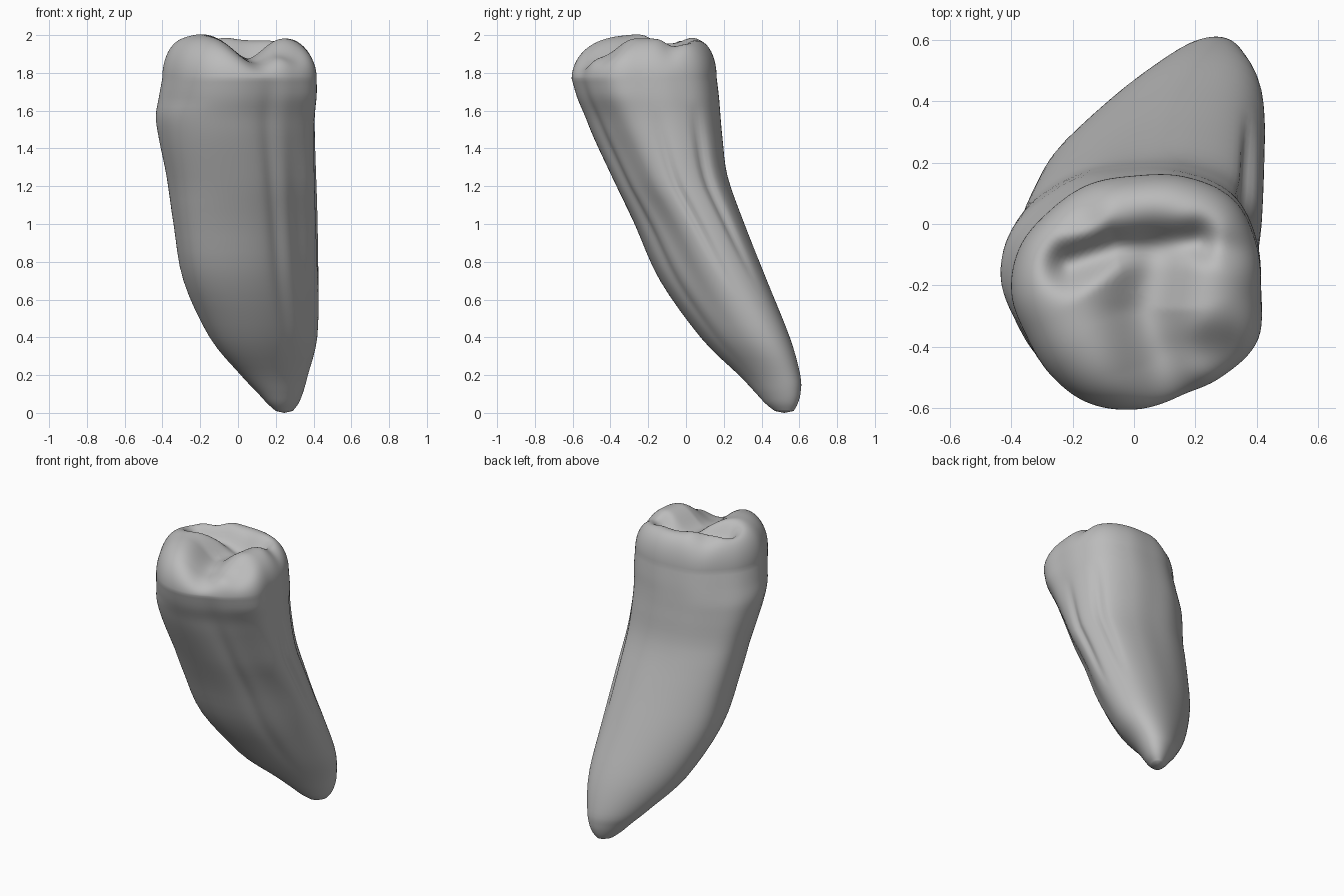
import bpy, bmesh, math
from mathutils import Vector

if "Cube" in bpy.data.objects:
    bpy.data.objects.remove(bpy.data.objects["Cube"])

SEGS = 120
STEPS = 4
CAP_RINGS = 32

# Crown outline radii, one every 22.5 degrees from +x
OUTLINE = [1.01, 1.055, 1.115, 1.06, .99, .99, .98, 1.01,
           1.0, .95, .97, 1.0, .98, .945, .99, 1.06]
# Slices: height, x min, x max, y min, y max
SLICES = [(.01, .2, .29, .47, .57), (.05, .155, .32, .42, .592),
          (.11, .1, .345, .365, .607), (.2, .015, .37, .28, .605),
          (.4, -.15, .42, .075, .55), (.7, -.285, .43, -.14, .43),
          (1.0, -.335, .425, -.275, .31), (1.25, -.372, .415, -.395, .22),
          (1.45, -.415, .407, -.49, .193), (1.57, -.433, .405, -.54, .182),
          (1.67, -.418, .41, -.583, .174), (1.77, -.4, .41, -.612, .162)]
# Lengthwise furrows (negative = bulge): angle, width, depth, bottom, top
FURROWS = [(297, 8, .07, .25, 1.85), (328, 24, .16, .35, 1.68),
           (36, 5, .06, .7, 1.65), (4, 5, .05, .65, 1.6),
           (222, 26, -.11, .5, 1.65), (142, 24, -.08, .35, 1.6)]
# Fissures of the chewing surface: path, depth, width
FISSURES = [([(-.21, -.13), (-.06, -.08), (.2, -.06)], .12, .07),
            ([(.2, -.06), (.42, -.09)], .04, .06),
            ([(-.17, .02), (-.19, .12)], .04, .08),
            ([(.07, -.12), (.04, -.28), (.08, -.45), (.15, -.65)], .14, .13),
            ([(.11, -.42), (.3, -.43)], .08, .1)]
PEAK = 2.015


def spline(p0, p1, p2, p3, t):
    return .5 * (2 * p1 + (p2 - p0) * t + (2 * p0 - 5 * p1 + 4 * p2 - p3) * t * t
                 + (3 * p1 - p0 - 3 * p2 + p3) * t ** 3)


def outline_radius(deg):
    f = deg / 22.5
    i = int(f)
    return spline(*[OUTLINE[(i + k) % 16] for k in (-1, 0, 1, 2)], f - i)


def section_point(row, deg, s=1.0):
    """Point on a slice, shrunk towards its centre by s."""
    z, x0, x1, y0, y1 = row
    a = math.radians(deg)
    blend = min(1, max(0, (z - .3) / .9))
    r = outline_radius(deg)
    u = blend * r * math.cos(a) + (1 - blend) * math.cos(a)
    v = blend * r * math.sin(a) + (1 - blend) * math.sin(a + .4)
    for angle, width, depth, low, high in FURROWS:
        if low < z < high:
            d = (deg - angle + 180) % 360 - 180
            fade = math.sin(math.pi * (z - low) / (high - low))
            k = 1 - depth * fade * math.exp(-(d / width) ** 2)
            u, v = u * k, v * k
    return ((x0 + x1) / 2 + u * s * (x1 - x0) / 2,
            (y0 + y1) / 2 + v * s * (y1 - y0) / 2)


def path_distance(p, path):
    best = 9
    for a, b in zip(path, path[1:]):
        a, b = Vector(a), Vector(b)
        t = max(0, min(1, (p - a).dot(b - a) / (b - a).length_squared))
        best = min(best, (p - a.lerp(b, t)).length)
    return best


def chewing_height(x, y):
    total = 0
    for path, depth, width in FISSURES:
        d = path_distance(Vector((x, y)), path)
        total += (depth * math.exp(-(d / width) ** 2)) ** 3
    return PEAK - total ** (1 / 3)


# Root and crown wall as lofted slices
bm = bmesh.new()
rings = []
angles = [360 * i / SEGS for i in range(SEGS)]
last = len(SLICES) - 1
for i in range(last):
    rows = [SLICES[max(0, min(last, i + k))] for k in (-1, 0, 1, 2)]
    for j in range(STEPS + (i == last - 1)):
        row = [spline(*c, j / STEPS) for c in zip(*rows)]
        rings.append([bm.verts.new((*section_point(row, d), row[0])) for d in angles])

# Chewing surface as shrinking rings over the fissure heights
top = SLICES[-1]
for k in range(1, CAP_RINGS):
    s = math.cos(math.pi / 2 * k / CAP_RINGS)
    ring = []
    for d in angles:
        x, y = section_point(top, d, s)
        # The back and right shoulders are squarer than the front and left ones
        a = math.radians(d)
        power = 4.3 + 1.3 * math.sin(a) - .7 * math.cos(a)
        z = top[0] + (chewing_height(x, y) - top[0]) * math.sqrt(1 - s ** power)
        ring.append(bm.verts.new((x, y, z)))
    rings.append(ring)

for low, high in zip(rings, rings[1:]):
    for i in range(SEGS):
        n = (i + 1) % SEGS
        bm.faces.new((low[i], low[n], high[n], high[i]))

# Close the root tip and the crown centre
cx, cy = (top[1] + top[2]) / 2, (top[3] + top[4]) / 2
tip = bm.verts.new((.245, .52, 0))
centre = bm.verts.new((cx, cy, chewing_height(cx, cy)))
for i in range(SEGS):
    n = (i + 1) % SEGS
    bm.faces.new((rings[0][n], rings[0][i], tip))
    bm.faces.new((rings[-1][i], rings[-1][n], centre))

mesh = bpy.data.meshes.new("tooth")
bm.normal_update()
bm.to_mesh(mesh)
bm.free()
tooth = bpy.data.objects.new("tooth", mesh)
bpy.context.collection.objects.link(tooth)

mat = bpy.data.materials.new("plain_grey")
mat.use_nodes = True
grey = (.5, .5, .5, 1)
mat.diffuse_color = grey
mat.node_tree.nodes["Principled BSDF"].inputs["Base Color"].default_value = grey
mesh.materials.append(mat)

bpy.context.view_layer.objects.active = tooth
tooth.select_set(True)
bpy.ops.object.shade_smooth_by_angle(angle=math.radians(70))
